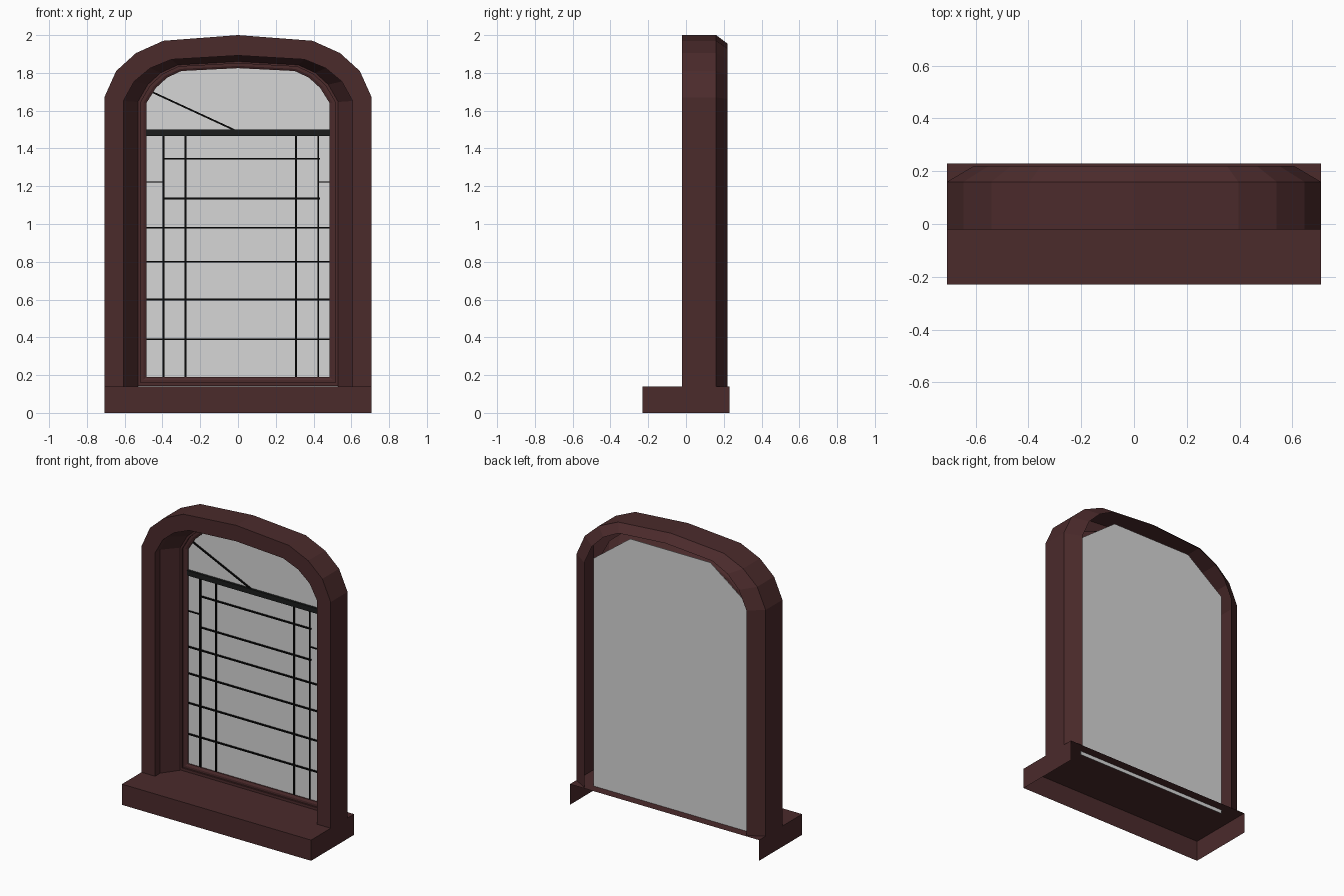
import bpy, bmesh, math
from mathutils import Matrix

if "Cube" in bpy.data.objects:
    bpy.data.objects.remove(bpy.data.objects["Cube"], do_unlink=True)


def material(name, rgb):
    m = bpy.data.materials.new(name)
    m.use_nodes = True
    m.diffuse_color = (*rgb, 1)
    node = m.node_tree.nodes["Principled BSDF"]
    node.inputs["Base Color"].default_value = (*rgb, 1)
    node.inputs["Roughness"].default_value = 0.8
    return m


WOOD = material("dark red brown wood", (0.070, 0.0235, 0.0245))
GLASS = material("pale grey glass", (0.67, 0.67, 0.67))
LEAD = material("black lead", (0.003, 0.003, 0.003))
BAR = material("charcoal bar", (0.0105, 0.012, 0.0115))


def finish(name, bm, mat, recalc=True):
    if recalc:
        bmesh.ops.recalc_face_normals(bm, faces=bm.faces[:])
    mesh = bpy.data.meshes.new(name)
    bm.to_mesh(mesh)
    bm.free()
    mesh.materials.append(mat)
    obj = bpy.data.objects.new(name, mesh)
    bpy.context.collection.objects.link(obj)
    return obj


# Half arches, from springing to crown, for the outer edge and the glazed opening
OUTER = [(0.708, 1.67), (0.645, 1.81), (0.54, 1.905), (0.395, 1.97), (0, 2.0)]
INNER = [(0.485, 1.64), (0.435, 1.72), (0.375, 1.775), (0.30, 1.81), (0, 1.825)]
SILL_TOP = 0.14


def arch_ring(dx, dz, base):
    """Arch outline set in by dx at the sides and dz at the crown."""
    tx, tz = dx / 0.22, dz / 0.175
    half = [(a[0] + (b[0] - a[0]) * tx, a[1] + (b[1] - a[1]) * tz)
            for a, b in zip(OUTER, INNER)]
    half.insert(0, (half[0][0], base))
    return half + [(-x, z) for x, z in reversed(half[:-1])]


def sweep(name, profile, loop):
    """Sweep a profile of (dx, dz, y) round the arch: a closed tube or an open shell."""
    bm = bmesh.new()
    rings = []
    for dx, dz, y in profile:
        base = dx - 0.03 if loop else SILL_TOP
        rings.append([bm.verts.new((x, y, z)) for x, z in arch_ring(dx, dz, base)])
    n = len(rings[0])
    pairs = list(zip(rings, rings[1:]))
    if loop:
        pairs.append((rings[-1], rings[0]))
    for ring, nxt in pairs:
        for j in range(n if loop else n - 1):
            k = (j + 1) % n
            bm.faces.new((ring[j], nxt[j], nxt[k], ring[k]))
    return finish(name, bm, WOOD, recalc=loop)


# Arched surround: shell open behind, with splayed reveal and chamfered back edge
sweep("arched_frame", [
    (0.10, 0.045, 0.22), (0, 0, 0.16), (0, 0, -0.02), (0.10, 0.108, -0.02),
    (0.10, 0.108, 0.035), (0.175, 0.14, 0.14)], False)

# Stepped trim around the glass
sweep("inner_trim", [
    (0.172, 0.138, 0.14), (0.19, 0.15, 0.14), (0.19, 0.15, 0.15),
    (0.205, 0.163, 0.15), (0.22, 0.175, 0.157), (0.22, 0.175, 0.164),
    (0.172, 0.138, 0.164)], True)

# Sill: a hollow box, open underneath and behind
bm = bmesh.new()
bmesh.ops.create_cube(bm, size=1, matrix=Matrix.Translation((0, 0, SILL_TOP / 2))
                      @ Matrix.Diagonal((1.416, 0.46, SILL_TOP, 1)))
hidden = [f for f in bm.faces if f.normal.z < -0.5 or f.normal.y > 0.5]
bmesh.ops.delete(bm, geom=hidden, context='FACES')
finish("sill", bm, WOOD, recalc=False)

# Glass pane with a coarse clipped top
bm = bmesh.new()
outline = [(0.575, 0.115), (0.575, 1.68), (0.30, 1.885)]
outline += [(-x, z) for x, z in reversed(outline)]
pane = bm.faces.new([bm.verts.new((x, 0.166, z)) for x, z in outline])
extruded = bmesh.ops.extrude_face_region(bm, geom=[pane])
bmesh.ops.translate(bm, vec=(0, 0.003, 0),
                    verts=[v for v in extruded["geom"] if isinstance(v, bmesh.types.BMVert)])
finish("glass_pane", bm, GLASS)


def strip(name, start, end, width, mat=LEAD, depth=0.009):
    """Flat bar on the front of the glass between two (x, z) points."""
    dx, dz = end[0] - start[0], end[1] - start[1]
    bm = bmesh.new()
    place = Matrix.Translation(((start[0] + end[0]) / 2, 0.166 - depth / 2,
                                (start[1] + end[1]) / 2))
    turn = Matrix.Rotation(-math.atan2(dz, dx), 4, 'Y')
    size = Matrix.Diagonal((math.hypot(dx, dz), depth, width, 1))
    bmesh.ops.create_cube(bm, size=1, matrix=place @ turn @ size)
    return finish(name, bm, mat)


# Transom and leading
EDGE = 0.488
strip("transom_bar", (-EDGE, 1.483), (EDGE, 1.483), 0.034, BAR, 0.016)
strip("diagonal_lead", (-0.475, 1.708), (-0.02, 1.498), 0.009)
for x, w in ((-0.395, 0.01), (-0.278, 0.01), (0.307, 0.01), (0.425, 0.006)):
    strip("vertical_lead", (x, 0.185), (x, 1.47), w)
for z in (0.39, 0.60, 0.80, 0.98):
    strip("wide_lead", (-EDGE, z), (EDGE, z), 0.009)
for z in (1.135, 1.345):
    strip("upper_lead", (-0.395, z), (0.433, z), 0.009)
for a, b in ((-EDGE, -0.395), (0.425, EDGE)):
    strip("short_lead", (a, 1.222), (b, 1.222), 0.006)
